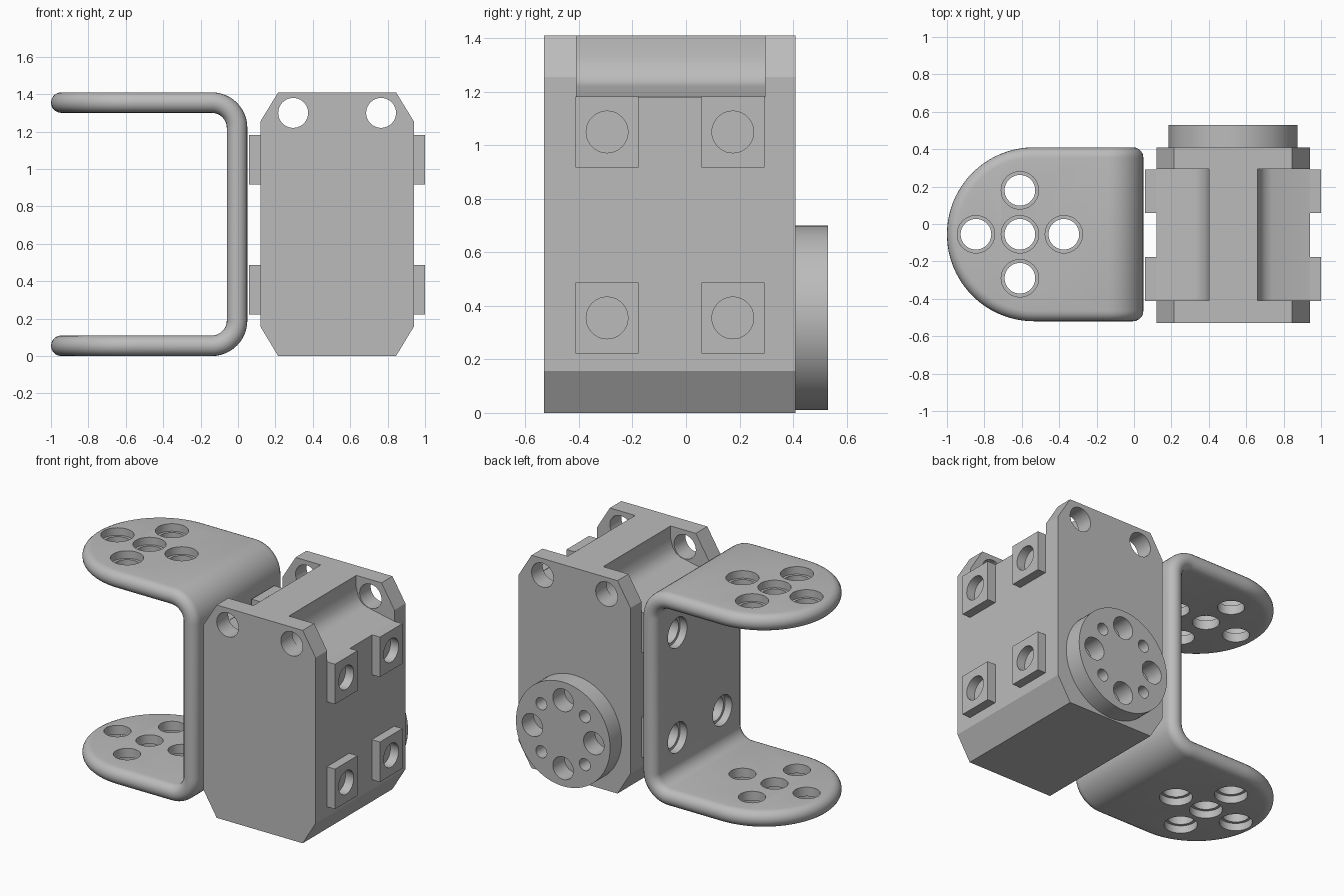
import bpy, bmesh
from math import sin, cos, pi, radians
from mathutils import Matrix, Vector

if "Cube" in bpy.data.objects:
    bpy.data.objects.remove(bpy.data.objects["Cube"], do_unlink=True)

grey = bpy.data.materials.new("light_grey")
grey.use_nodes = True
grey.diffuse_color = (0.5, 0.5, 0.5, 1)
grey.node_tree.nodes["Principled BSDF"].inputs["Base Color"].default_value = (0.5, 0.5, 0.5, 1)


def finish(bm, name):
    bmesh.ops.recalc_face_normals(bm, faces=bm.faces)
    mesh = bpy.data.meshes.new(name)
    bm.to_mesh(mesh)
    bm.free()
    mesh.materials.append(grey)
    obj = bpy.data.objects.new(name, mesh)
    bpy.context.collection.objects.link(obj)
    return obj


def activate(obj):
    bpy.ops.object.select_all(action='DESELECT')
    obj.select_set(True)
    bpy.context.view_layer.objects.active = obj


def smooth(obj):
    activate(obj)
    bpy.ops.object.shade_smooth_by_angle(angle=radians(30))


def prism(name, profile, y0, y1):
    """Extrude an x-z profile along y."""
    bm = bmesh.new()
    face = bm.faces.new([bm.verts.new((x, y0, z)) for x, z in profile])
    out = bmesh.ops.extrude_face_region(bm, geom=[face])
    verts = [v for v in out["geom"] if isinstance(v, bmesh.types.BMVert)]
    bmesh.ops.translate(bm, verts=verts, vec=(0, y1 - y0, 0))
    return finish(bm, name)


def cylinders(name, centers, radius, depth, axis, sides=40):
    """Equal cylinders along one axis in a single mesh."""
    turn = Vector((0, 0, 1)).rotation_difference(Vector(axis)).to_matrix().to_4x4()
    bm = bmesh.new()
    for c in centers:
        bmesh.ops.create_cone(bm, cap_ends=True, segments=sides, radius1=radius, radius2=radius,
                              depth=depth, matrix=Matrix.Translation(c) @ turn)
    return finish(bm, name)


def cut(obj, cutter):
    cutter.hide_render = True
    mod = obj.modifiers.new("cut", 'BOOLEAN')
    mod.operation, mod.solver, mod.object = 'DIFFERENCE', 'EXACT', cutter
    activate(obj)
    bpy.ops.object.modifier_apply(modifier=mod.name)
    bpy.data.objects.remove(cutter, do_unlink=True)


X, Y, Z = (1, 0, 0), (0, 1, 0), (0, 0, 1)
MID_X, MID_Y, TOP = 0.53, -0.055, 1.41
TAB_Y, TAB_Z = (-0.295, 0.175), (0.355, 1.05)

# Motor housing: chamfered block with a scooped shoulder on each side of the top
half = [(0.315, 0), (0.41, 0.157), (0.41, TOP - 0.155), (0.315, TOP)]
housing = prism("motor_housing", [(MID_X + x, z) for x, z in half] +
                [(MID_X - x, z) for x, z in reversed(half)], -0.53, 0.41)
scoop = [(0.13, 1.5), (0.13, 1.33), (0.145, 1.275), (0.17, 1.24), (0.205, 1.222),
         (0.41, 1.18), (0.5, 1.162), (0.5, 1.5)]
for side in (1, -1):
    cut(housing, prism("scoop_cutter", [(MID_X + side * x, z) for x, z in scoop], -0.41, 0.295))
cut(housing, cylinders("lug_cutter", [(MID_X + s * 0.235, 0, 1.3) for s in (1, -1)], 0.08, 2, Y))
smooth(housing)

# Square mounting tabs, each with a round hole
for side, label in ((1, "left"), (-1, "right")):
    bm = bmesh.new()
    x = MID_X + side * 0.44
    for y in TAB_Y:
        for z in TAB_Z:
            bmesh.ops.create_cube(bm, size=1, matrix=Matrix.Translation((x, y, z)) @
                                  Matrix.Diagonal((0.06, 0.235, 0.265, 1)))
    tabs = finish(bm, label + "_mounting_tabs")
    cut(tabs, cylinders("tab_cutter", [(x, y, z) for y in TAB_Y for z in TAB_Z], 0.078, 0.2, X))
    smooth(tabs)

# Round output disc on the back with alternating large and small holes
disc = cylinders("output_disc", [(MID_X, 0.47, 0.355)], 0.345, 0.12, Y, 72)
for start, radius in ((0, 0.075), (pi / 4, 0.04)):
    spots = [start + i * pi / 2 for i in range(4)]
    cut(disc, cylinders("disc_cutter", [(MID_X + 0.225 * cos(a), 0.47, 0.355 + 0.225 * sin(a))
                                        for a in spots], radius, 0.3, Y, 32))
smooth(disc)

# Bent bracket: a round-edged strip lofted along a U, with semicircular ends
R, T, BEND, STEPS = 0.465, 0.055, 0.135, 12
stations = []  # (centre x, centre z, heading, end angle)
for i in range(25):
    stations.append((-0.535, T, 0, -pi / 2 * (1 - i / 24)))
for first, cz in ((0, T + BEND), (pi / 2, TOP - T - BEND)):
    for i in range(STEPS + 1):
        h = first + pi / 2 * i / STEPS
        stations.append((-0.14 + BEND * sin(h), cz - BEND * cos(h), h, 0))
for i in range(25):
    stations.append((-0.535, TOP - T, pi, pi / 2 * i / 24))

bm = bmesh.new()
rings = []
for px, pz, h, a in stations:
    ring = []
    for k in range(22):
        side = 1 if k < 11 else -1
        edge = side * (-pi / 2 + pi * (k % 11) / 10)
        rho = R - T + T * cos(edge)
        t, along = T * sin(edge), rho * sin(a)
        ring.append(bm.verts.new((px - t * sin(h) + along * cos(h),
                                  MID_Y + side * rho * cos(a),
                                  pz + t * cos(h) + along * sin(h))))
    rings.append(ring)
for r0, r1 in zip(rings, rings[1:]):
    for k in range(22):
        n = (k + 1) % 22
        bm.faces.new((r0[k], r0[n], r1[n], r1[k]))
bmesh.ops.remove_doubles(bm, verts=bm.verts, dist=0.0002)
bracket = finish(bm, "u_bracket")

# Stepped screw holes in both arms and in the upright wall
arm = [(-0.61 + dx, MID_Y + dy) for dx, dy in
       ((0, 0), (0.235, 0), (-0.235, 0), (0, 0.235), (0, -0.235))]
wall = [(y, z) for y in TAB_Y for z in TAB_Z]
cut(bracket, cylinders("arm_cutter", [(x, y, 0.7) for x, y in arm], 0.082, 2, Z))
cut(bracket, cylinders("arm_step_cutter", [(x, y, z) for x, y in arm for z in (0, TOP)],
                       0.1, 0.1, Z))
cut(bracket, cylinders("wall_cutter", [(0, y, z) for y, z in wall], 0.082, 0.3, X))
cut(bracket, cylinders("wall_step_cutter", [(-0.06, y, z) for y, z in wall], 0.1, 0.1, X))
smooth(bracket)
